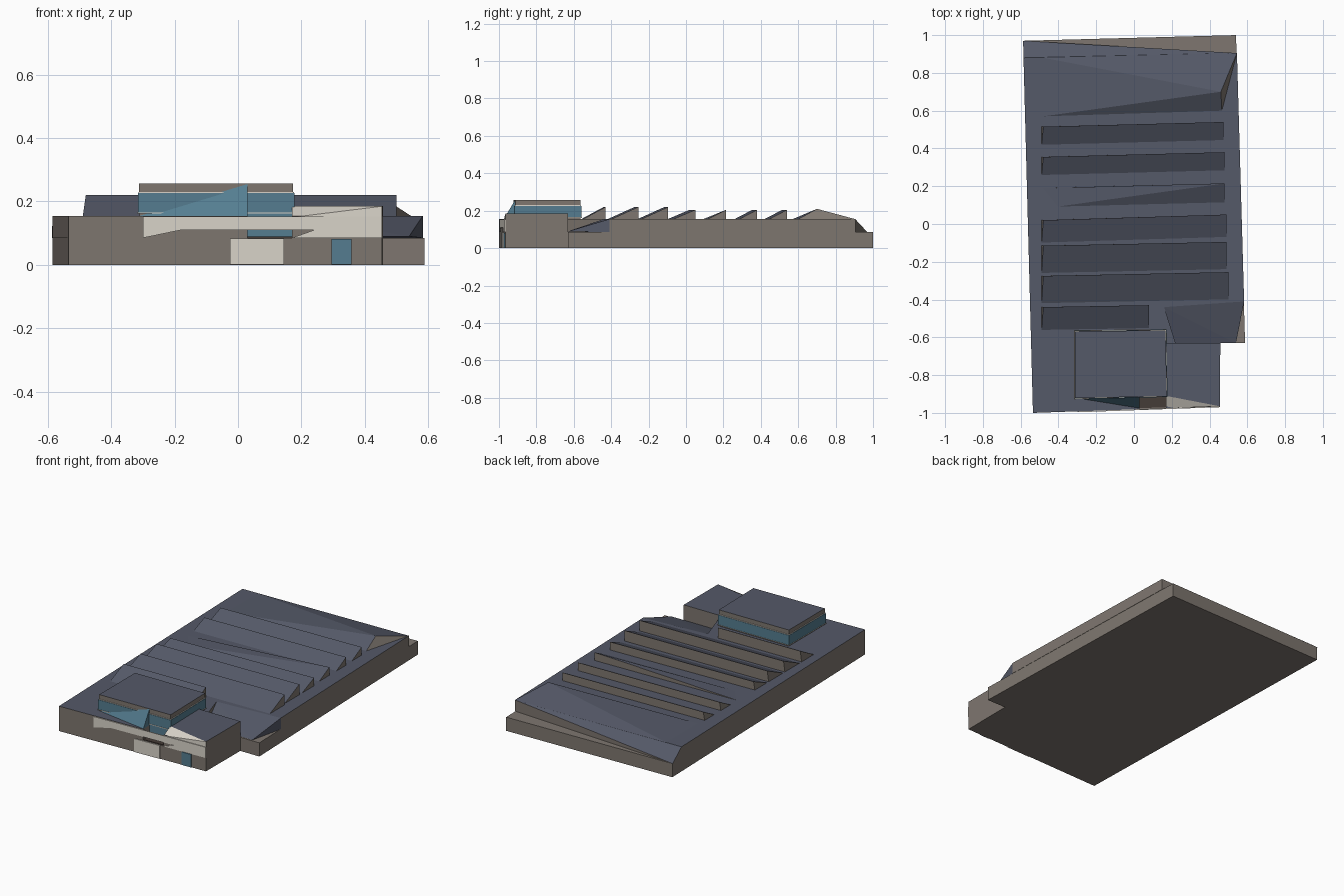
import bpy, bmesh
from mathutils import Vector

if "Cube" in bpy.data.objects:
    bpy.data.objects.remove(bpy.data.objects["Cube"])


def material(name, r, g, b):
    m = bpy.data.materials.new(name)
    m.diffuse_color = (r, g, b, 1)
    m.use_nodes = True
    m.node_tree.nodes["Principled BSDF"].inputs["Base Color"].default_value = m.diffuse_color
    return m


WALL = material("stone wall", 0.21, 0.183, 0.16)
ROOF = material("slate roof", 0.09, 0.10, 0.138)
CREAM = material("cream panel", 0.70, 0.66, 0.59)
GLASS = material("teal glass", 0.09, 0.205, 0.28)
DARK = material("dark brown", 0.06, 0.045, 0.038)


def finish(name, bm, side, top):
    """Side material everywhere, top material on faces that look up."""
    bmesh.ops.recalc_face_normals(bm, faces=bm.faces)
    bm.normal_update()
    for f in bm.faces:
        f.material_index = int(f.normal.z > 0.15 and abs(f.normal.x) < 0.6)
    me = bpy.data.meshes.new(name)
    bm.to_mesh(me)
    bm.free()
    me.materials.append(side)
    me.materials.append(top or side)
    ob = bpy.data.objects.new(name, me)
    bpy.context.collection.objects.link(ob)
    return ob


def sweep(name, pts, vec, side, top=None):
    """Polygon of 3D points pushed along a vector."""
    bm = bmesh.new()
    n = len(pts)
    a = [bm.verts.new(p) for p in pts]
    b = [bm.verts.new(Vector(p) + Vector(vec)) for p in pts]
    bm.faces.new(a)
    bm.faces.new(b)
    for i in range(n):
        j = (i + 1) % n
        bm.faces.new((a[i], a[j], b[j], b[i]))
    return finish(name, bm, side, top)


def prism(name, pts, z0, z1, side, top=None):
    return sweep(name, [(x, y, z0) for x, y in pts], (0, 0, z1 - z0), side, top)


def hull(name, pts, side, top=None):
    bm = bmesh.new()
    for p in pts:
        bm.verts.new(p)
    bmesh.ops.remove_doubles(bm, verts=bm.verts, dist=1e-4)
    bmesh.ops.convex_hull(bm, input=bm.verts)
    bmesh.ops.dissolve_limit(bm, angle_limit=0.01, verts=bm.verts, edges=bm.edges)
    return finish(name, bm, side, top)


def front_y(x):
    return -1 + (x + 0.535) * 0.0354


def plate(name, pts, mat, depth=0.005):
    """Thin panel lying on the slightly skewed front wall."""
    return sweep(name, [(x, front_y(x), z) for x, z in pts], (0, -depth, 0), mat)


LOW, TOP = 0.085, 0.155

# Ground storey and main hall with a recess in the front and a notch at the side
prism("base", [(-0.585, 0.97), (0.54, 1.0), (0.588, -0.63), (0.457, -0.63),
               (0.455, -0.965), (-0.535, -1.0)], 0, LOW, WALL)
prism("hall", [(-0.585, 0.88), (0.545, 0.905), (0.583, -0.41), (0.16, -0.44),
               (0.22, -0.63), (0.457, -0.63), (0.455, -0.965),
               (0.17, front_y(0.17)), (0.17, -0.91), (0.03, -0.91),
               (0.03, front_y(0.03)), (-0.535, -1.0)], LOW, TOP, WALL, ROOF)

# Roof sloping to the low back corner, and the sloped roof in the side notch
hull("back_slope", [(-0.587, 0.97, LOW), (0.545, 0.905, LOW), (0.545, 0.905, TOP),
                    (-0.585, 0.88, TOP), (-0.585, 0.88, LOW)], WALL, ROOF)
hull("side_slope", [(0.16, -0.44, TOP), (0.583, -0.41, TOP), (0.54, -0.63, 0.09),
                    (0.22, -0.63, 0.09), (0.16, -0.44, LOW), (0.583, -0.41, LOW)],
     ROOF, ROOF)

# Sawtooth roof lights: front y, back y, right skew, right end x, left and right rise
teeth = [(-0.57, -0.44, 0.01, 0.08, 0.065, 0.065),
         (-0.43, -0.275, 0.02, 0.50, 0.065, 0.065),
         (-0.27, -0.115, 0.02, 0.49, 0.065, 0.065),
         (-0.11, 0.02, 0.03, 0.49, 0.05, 0.05),
         (0.08, 0.19, 0.025, 0.48, 0.0, 0.05),
         (0.25, 0.355, 0.025, 0.48, 0.05, 0.05),
         (0.41, 0.515, 0.025, 0.475, 0.05, 0.05)]
for i, (y0, y1, skew, xr, hl, hr) in enumerate(teeth):
    pts = []
    for x, s, h in ((-0.49, 0, hl), (xr, skew, hr)):
        pts += [(x, y0 + s, TOP - 0.005), (x, y1 + s, TOP - 0.005),
                (x + (0.01 if x < 0 else 0), y1 + s, TOP + h)]
    hull(f"roof_tooth_{i + 1}", pts, WALL, ROOF)

# Large tapered ridge at the back
hull("back_ridge", [(-0.48, 0.57, TOP), (0.465, 0.60, TOP), (0.46, 0.70, 0.21),
                    (0.545, 0.905, TOP), (-0.48, 0.88, TOP)], WALL, ROOF)

# Raised front wing with a sloping cream face
prism("front_wing", [(0.17, -0.63), (0.457, -0.63), (0.455, -0.965), (0.17, -0.91)],
      TOP - 0.005, 0.185, WALL, ROOF)
hull("wing_face", [(0.17, -0.91, 0.185), (0.455, -0.965, 0.185),
                   (0.17, front_y(0.17), 0.15), (0.455, -0.966, 0.15),
                   (0.17, -0.91, 0.15)], CREAM, CREAM)

# Penthouse: curb, glass band, trims and cap
def ring(g):
    return [(-0.31 - g, -0.92 - g), (0.172 + g, -0.91 - g),
            (0.165 + g, -0.565 + g), (-0.31 - g, -0.57 + g)]


for name, g, z0, z1, side, top in (
        ("penthouse_curb", 0.0, TOP, 0.164, WALL, WALL),
        ("penthouse_lower_trim", 0.008, 0.162, 0.166, CREAM, CREAM),
        ("penthouse_glass", 0.006, 0.166, 0.226, GLASS, GLASS),
        ("penthouse_upper_trim", 0.004, 0.226, 0.23, CREAM, CREAM),
        ("penthouse_cap", 0.002, 0.23, 0.257, WALL, ROOF)):
    prism(name, ring(g), z0, z1, side, top)

# Leaning glass bay beside the recess, recess floor and glass
hull("glass_bay", [(-0.31, -0.92, TOP), (0.03, -0.975, TOP), (0.03, -0.91, TOP),
                   (0.03, -0.915, 0.255)], GLASS, GLASS)
prism("recess_floor", [(0.03, -0.975), (0.17, -0.97), (0.17, -0.91), (0.03, -0.91)],
      LOW, LOW + 0.004, DARK)
prism("recess_glass", [(0.03, -0.917), (0.17, -0.917), (0.17, -0.91), (0.03, -0.91)],
      LOW, 0.165, GLASS)

# Front panels: cream band, entrance, window
plate("front_band", [(-0.30, 0.085), (-0.18, 0.11), (0.24, 0.11), (0.17, 0.085),
                     (0.455, 0.085), (0.455, 0.152), (-0.30, 0.152)], CREAM)
plate("entrance", [(-0.025, 0.001), (0.145, 0.001), (0.145, 0.084), (-0.025, 0.084)], CREAM)
plate("front_window", [(0.295, 0.001), (0.358, 0.001), (0.358, 0.082), (0.295, 0.082)], GLASS)
